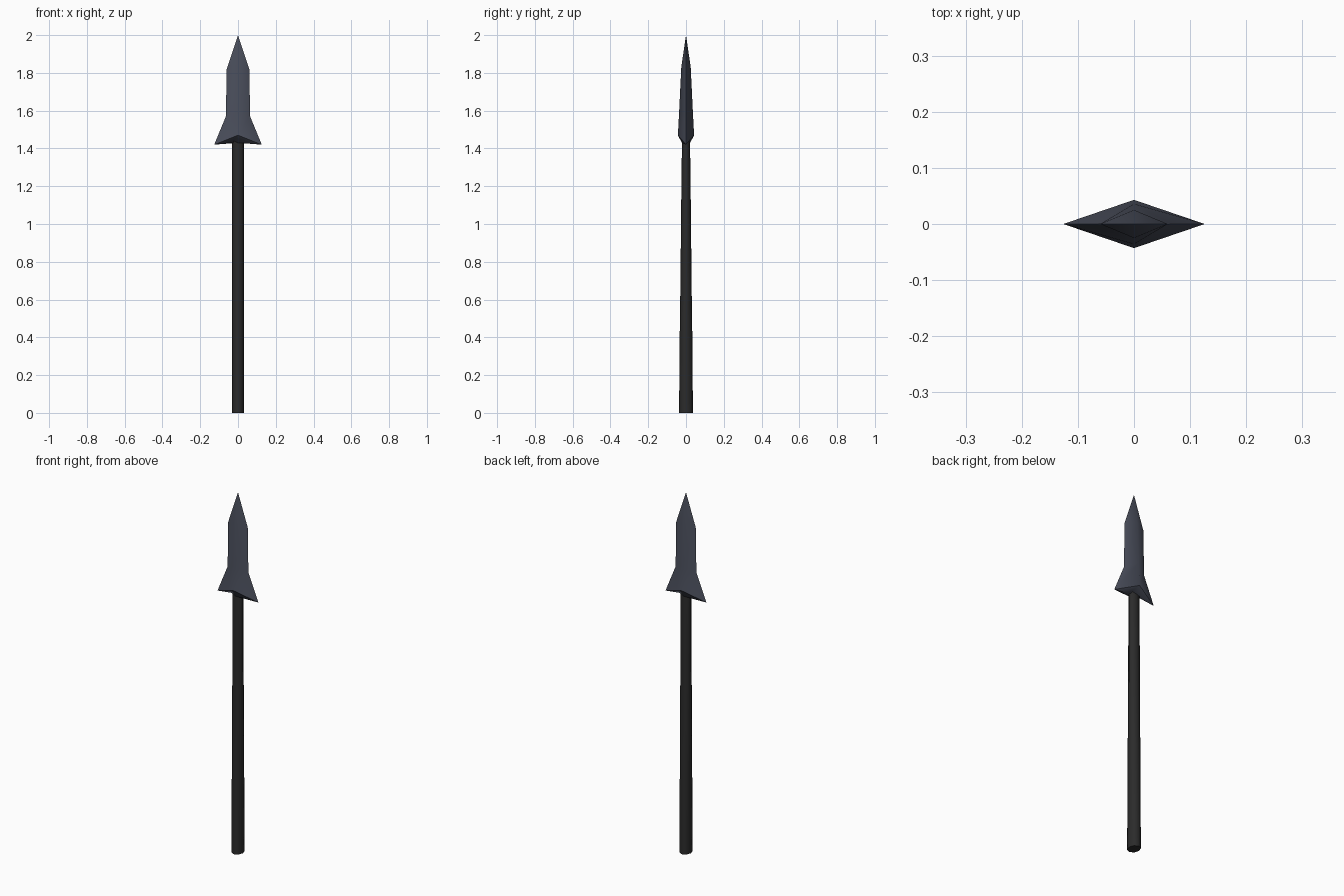
import bpy, bmesh, math

if "Cube" in bpy.data.objects:
    bpy.data.objects.remove(bpy.data.objects["Cube"])

def material(name, rgb):
    m = bpy.data.materials.new(name)
    m.diffuse_color = (*rgb, 1)
    m.use_nodes = True
    m.node_tree.nodes["Principled BSDF"].inputs["Base Color"].default_value = m.diffuse_color
    return m

def loft(name, rings, mat, angle, tip=None):
    """Skin a list of rings, capping the bottom and closing at a tip or cap."""
    bm = bmesh.new()
    loops = [[bm.verts.new(p) for p in ring] for ring in rings]
    n = len(loops[0])
    for a, b in zip(loops, loops[1:]):
        for i in range(n):
            j = (i + 1) % n
            bm.faces.new((a[i], a[j], b[j], b[i]))
    bm.faces.new(loops[0][::-1])
    if tip:
        t = bm.verts.new(tip)
        for i in range(n):
            bm.faces.new((loops[-1][i], loops[-1][(i + 1) % n], t))
    else:
        bm.faces.new(loops[-1])
    bmesh.ops.recalc_face_normals(bm, faces=bm.faces[:])
    me = bpy.data.meshes.new(name)
    bm.to_mesh(me)
    bm.free()
    me.materials.append(mat)
    ob = bpy.data.objects.new(name, me)
    bpy.context.collection.objects.link(ob)
    bpy.ops.object.select_all(action='DESELECT')
    ob.select_set(True)
    bpy.context.view_layer.objects.active = ob
    bpy.ops.object.shade_smooth_by_angle(angle=math.radians(angle))
    return ob

steel = material("dark_blue_steel", (0.068, 0.076, 0.105))
wood = material("blackened_wood", (0.024, 0.024, 0.024))

# Shaft: eight sides, constant width, thinner front to back toward the head
def oval(rx, ry, z, n=8):
    return [(rx * math.cos(2 * math.pi * i / n), ry * math.sin(2 * math.pi * i / n), z)
            for i in range(n)]

profile = [(0, .037), (.08, .036), (.37, .034), (.65, .030),
           (.95, .027), (1.24, .024), (1.46, .021)]
loft("shaft", [oval(.031, ry, z) for z, ry in profile], wood, 60)

# Head: diamond sections, barbs swept down below the central ridge
def diamond(x, zx, y, zy):
    return [(x, 0, zx), (0, y, zy), (-x, 0, zx), (0, -y, zy)]

loft("spear_head", [
    diamond(.040, 1.43, .022, 1.43),
    diamond(.126, 1.42, .043, 1.47),
    diamond(.064, 1.57, .036, 1.60),
    diamond(.060, 1.82, .025, 1.83),
], steel, 50, tip=(0, 0, 2.0))
